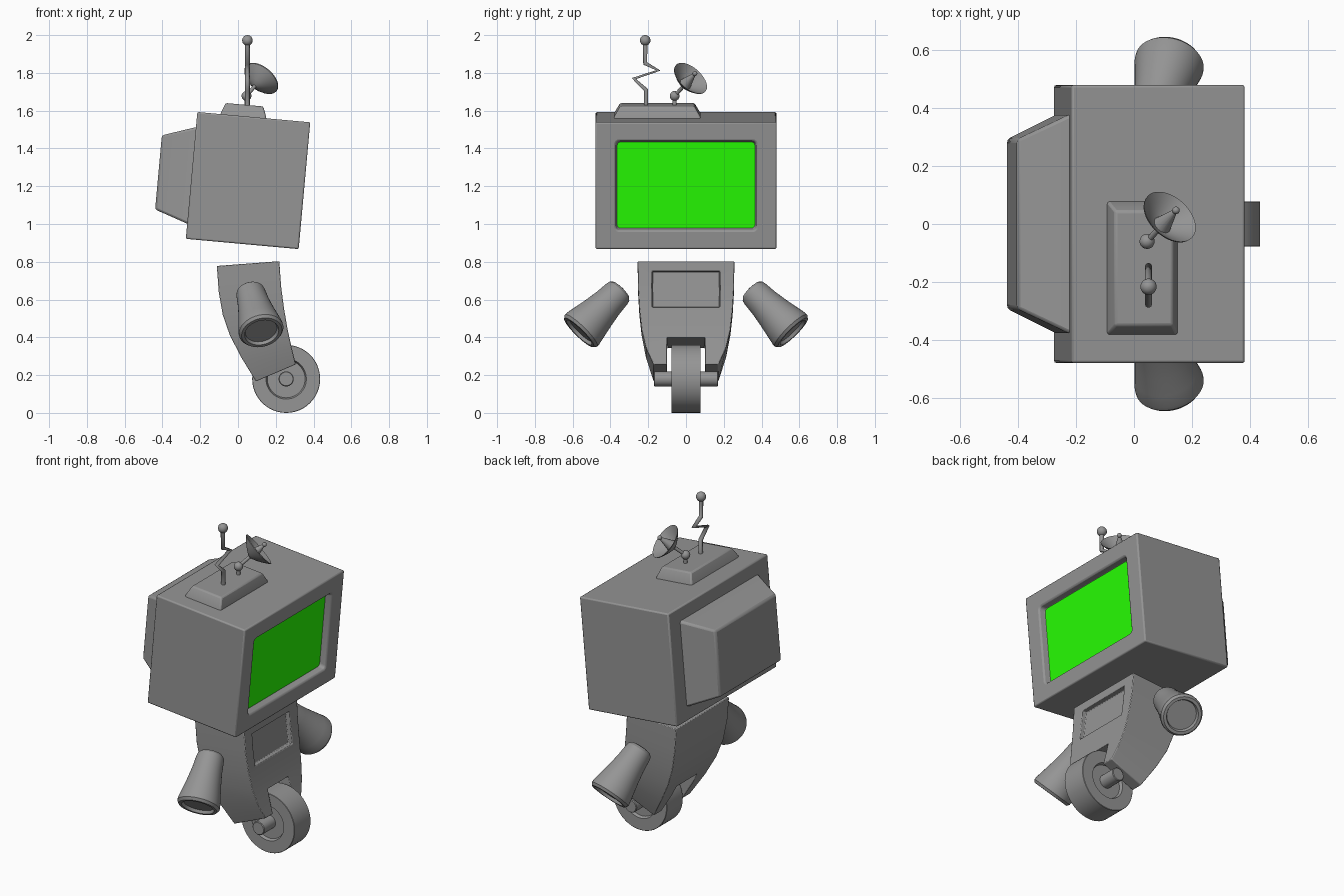
import bpy, bmesh, math
from mathutils import Matrix, Vector

if "Cube" in bpy.data.objects:
    bpy.data.objects.remove(bpy.data.objects["Cube"])

grey = bpy.data.materials.new("dark_grey")
grey.diffuse_color = (0.3, 0.3, 0.3, 1)
grey.use_nodes = True
grey.node_tree.nodes["Principled BSDF"].inputs["Base Color"].default_value = grey.diffuse_color
green = bpy.data.materials.new("screen_green")
green.diffuse_color = (0.02, 1.0, 0.001, 1)
green.use_nodes = True
green.node_tree.nodes["Principled BSDF"].inputs["Base Color"].default_value = green.diffuse_color


def loft(name, rings, matrix=None, bevel=0, mat=grey):
    """Skin a list of equal-length point rings and cap both ends."""
    bm = bmesh.new()
    vs = [[bm.verts.new(p) for p in ring] for ring in rings]
    n = len(rings[0])
    for a, b in zip(vs, vs[1:]):
        for i in range(n):
            j = (i + 1) % n
            bm.faces.new((a[i], a[j], b[j], b[i]))
    bm.faces.new(vs[0])
    bm.faces.new(vs[-1])
    bmesh.ops.recalc_face_normals(bm, faces=bm.faces)
    me = bpy.data.meshes.new(name)
    bm.to_mesh(me)
    bm.free()
    me.materials.append(mat)
    ob = bpy.data.objects.new(name, me)
    bpy.context.collection.objects.link(ob)
    if matrix:
        ob.matrix_world = matrix
    if bevel:
        add_bevel(ob, bevel)
    smooth(ob)
    return ob


def activate(ob):
    bpy.ops.object.select_all(action='DESELECT')
    ob.select_set(True)
    bpy.context.view_layer.objects.active = ob


def smooth(ob):
    activate(ob)
    bpy.ops.object.shade_smooth_by_angle(angle=math.radians(30))


def add_bevel(ob, width):
    m = ob.modifiers.new("bevel", 'BEVEL')
    m.width, m.segments, m.limit_method = width, 2, 'ANGLE'
    m.angle_limit = math.radians(40)


def cut(ob, cutter):
    cutter.hide_render = True
    m = ob.modifiers.new("cut", 'BOOLEAN')
    m.operation, m.solver, m.object = 'DIFFERENCE', 'EXACT', cutter
    bpy.context.view_layer.update()
    activate(ob)
    bpy.ops.object.modifier_apply(modifier=m.name)
    bpy.data.objects.remove(cutter)
    smooth(ob)


def revolve(name, profile, origin, axis, n=40):
    """Spin (radius, height) points around an axis."""
    rot = Vector(axis).to_track_quat('Z', 'Y').to_matrix().to_4x4()
    rings = [[(r * math.cos(t), r * math.sin(t), h)
              for t in (2 * math.pi * i / n for i in range(n))] for r, h in profile]
    return loft(name, rings, Matrix.Translation(origin) @ rot)


def ball(name, origin, r):
    prof = [(max(r * math.sin(math.pi * i / 12), 0.0005), -r * math.cos(math.pi * i / 12))
            for i in range(13)]
    return revolve(name, prof, origin, (0, 0, 1), 20)


def rect_x(x, hy, hz):
    return [(x, -hy, -hz), (x, hy, -hz), (x, hy, hz), (x, -hy, hz)]


def round_rect_x(x, hy, hz, r=0.02):
    pts = []
    for k, (sy, sz) in enumerate(((1, 1), (-1, 1), (-1, -1), (1, -1))):
        for i in range(5):
            t = math.pi / 2 * (k + i / 4)
            pts.append((x, sy * (hy - r) + r * math.cos(t), sz * (hz - r) + r * math.sin(t)))
    return pts


def rect_z(z, cx, cy, hx, hy):
    return [(cx - hx, cy - hy, z), (cx + hx, cy - hy, z), (cx + hx, cy + hy, z), (cx - hx, cy + hy, z)]


# head: tilted monitor case with a recessed screen
M = Matrix.Translation((0.053, 0, 1.23)) @ Matrix.Rotation(math.radians(5.2), 4, 'Y')
head = loft("head_case", [rect_x(-0.3, 0.479, 0.337), rect_x(0.3, 0.479, 0.337)], M)
cut(head, loft("screen_cutter", [round_rect_x(0.257, 0.365, 0.229),
                                 round_rect_x(0.305, 0.374, 0.24)], M))
add_bevel(head, 0.008)
screen = loft("screen", [round_rect_x(0.25, 0.366, 0.23), round_rect_x(0.262, 0.366, 0.23)], M, 0, green)

# tapered rear housing and antenna plinth
loft("rear_housing", [rect_x(-0.285, 0.378, 0.257), rect_x(-0.305, 0.375, 0.255),
                      rect_x(-0.476, 0.292, 0.197)], M, 0.012)
loft("antenna_plinth", [rect_z(0.325, -0.055, -0.152, 0.124, 0.232),
                        rect_z(0.345, -0.055, -0.152, 0.12, 0.228),
                        rect_z(0.398, -0.055, -0.152, 0.1, 0.197)], M, 0.008)

# zigzag antenna
cu = bpy.data.curves.new("zigzag_antenna", 'CURVE')
cu.dimensions, cu.bevel_depth, cu.bevel_resolution, cu.use_fill_caps = '3D', 0.0125, 3, True
cu.materials.append(grey)
path = [(-0.212, 1.61), (-0.212, 1.71), (-0.276, 1.77), (-0.147, 1.813), (-0.216, 1.85), (-0.216, 1.97)]
sp = cu.splines.new('POLY')
sp.points.add(len(path) - 1)
for p, (y, z) in zip(sp.points, path):
    p.co = (0.05, y, z, 1)
bpy.context.collection.objects.link(bpy.data.objects.new("zigzag_antenna", cu))
ball("antenna_tip", (0.05, -0.216, 1.972), 0.028)

# satellite dish
base, aim = Vector((0.045, -0.06, 1.678)), Vector((0.53, 0.57, 0.63)).normalized()
revolve("dish_post", [(0.011, -0.07), (0.011, 0)], base, (0, 0, 1), 16)
ball("dish_joint", base, 0.026)
revolve("dish_arm", [(0.01, 0), (0.01, 0.095)], base, aim, 16)
revolve("dish", [(0.008, 0.08), (0.04, 0.096), (0.075, 0.12), (0.104, 0.144),
                 (0.105, 0.149), (0.075, 0.126), (0.04, 0.102), (0.003, 0.088)], base, aim)
revolve("dish_feed", [(0.034, 0.096), (0.007, 0.185)], base, aim, 16)
ball("dish_feed_tip", base + aim * 0.188, 0.013)

# torso: curved rows of (front x, z, back x, z, half width)
rows = [(0.219, 0.803, -0.112, 0.778, 0.256), (0.228, 0.67, -0.102, 0.64, 0.254),
        (0.244, 0.55, -0.081, 0.52, 0.247), (0.263, 0.44, -0.043, 0.41, 0.235),
        (0.284, 0.345, 0.018, 0.293, 0.212), (0.306, 0.257, 0.095, 0.167, 0.172)]
torso = loft("torso", [[(fx, -w, fz), (fx, w, fz), (bx, w, bz), (bx, -w, bz)]
                       for fx, fz, bx, bz, w in rows])
# wheel notch and chest panel recess
xz = [(0.40, 0.425), (-0.2, 0.305), (-0.2, 0.05), (0.40, 0.05)]
cut(torso, loft("notch_cutter", [[(x, y, z) for x, z in xz] for y in (-0.1, 0.1)]))
panel = Matrix.Translation((0.228, 0, 0.655)) @ Matrix.Rotation(math.radians(-6.5), 4, 'Y')
cut(torso, loft("panel_cutter", [rect_x(-0.024, 0.178, 0.095), rect_x(0.06, 0.182, 0.099)], panel))
add_bevel(torso, 0.004)

# wheel and axle
hub = (0.255, 0, 0.18)
revolve("wheel", [(0.07, -0.06), (0.1, -0.06), (0.107, -0.078), (0.178, -0.078), (0.18, -0.076),
                  (0.18, 0.076), (0.178, 0.078), (0.107, 0.078), (0.1, 0.06), (0.07, 0.06)],
        hub, (0, 1, 0), 48)
revolve("axle", [(0.036, -0.17), (0.04, -0.166), (0.04, 0.166), (0.036, 0.17)], hub, (0, 1, 0), 32)

# arms: flared tubes with an inset end
arm = [(0.035, -0.014), (0.06, -0.008), (0.074, 0.006), (0.078, 0.025), (0.084, 0.09), (0.097, 0.17),
       (0.111, 0.24), (0.12, 0.285), (0.12, 0.3), (0.109, 0.315), (0.092, 0.315), (0.085, 0.298),
       (0.001, 0.298)]
for s, side in ((-1, "left"), (1, "right")):
    revolve(side + "_arm", arm, (0.064, s * 0.35, 0.646), (0.062, s * 0.217, -0.222))
